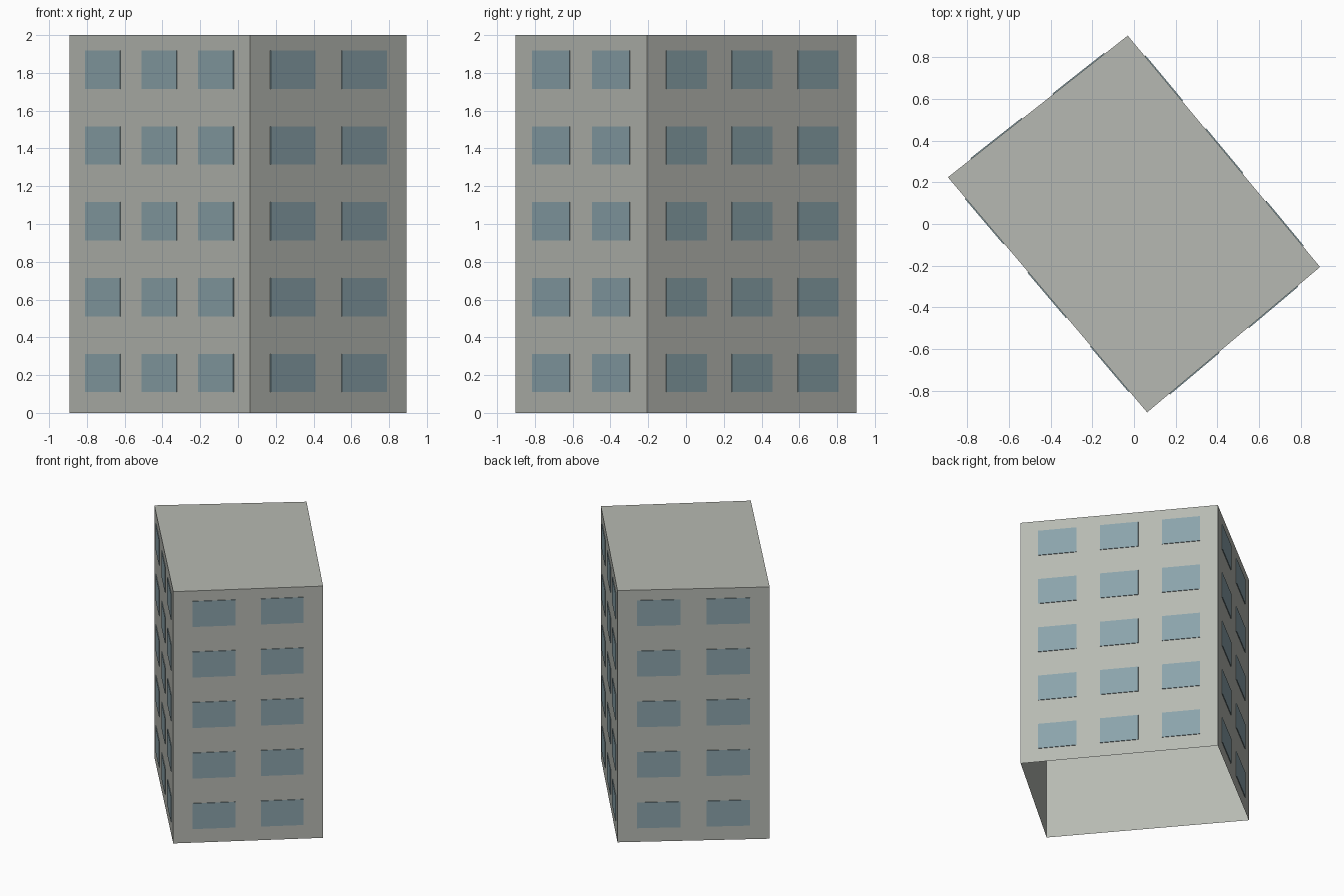
import bpy, bmesh
from mathutils import Vector

cube = bpy.data.objects.get("Cube")
if cube:
    bpy.data.objects.remove(cube, do_unlink=True)

HEIGHT = 2.0
FLOORS = 5
FLOOR_PITCH = 0.4014
FIRST_FLOOR = 0.2115
WINDOW_HEIGHT = 0.203
PLATE = 0.005

# Footprint corners, counter-clockwise from the front
front = Vector((0.063, -0.903, 0))
left = Vector((0.892, -0.206, 0))
back = Vector((-0.03, 0.903, 0))
right = Vector((-0.892, 0.224, 0))
corners = [front, left, back, right]


def material(name, rgb):
    mat = bpy.data.materials.new(name)
    mat.use_nodes = True
    mat.diffuse_color = (*rgb, 1)
    mat.node_tree.nodes["Principled BSDF"].inputs["Base Color"].default_value = (*rgb, 1)
    return mat


def finish(name, bm, mat):
    mesh = bpy.data.meshes.new(name)
    bm.to_mesh(mesh)
    bm.free()
    mesh.materials.append(mat)
    obj = bpy.data.objects.new(name, mesh)
    bpy.context.collection.objects.link(obj)
    return obj


concrete = material("pale_concrete", (0.47, 0.485, 0.445))
glass = material("blue_grey_glass", (0.255, 0.365, 0.405))

# Hollow shell: walls and roof, open underneath
bm = bmesh.new()
base = [bm.verts.new(c) for c in corners]
top = [bm.verts.new(c + Vector((0, 0, HEIGHT))) for c in corners]
for i in range(4):
    j = (i + 1) % 4
    bm.faces.new((base[i], base[j], top[j], top[i]))
bm.faces.new(top)
finish("building_shell", bm, concrete)


def add_windows(name, start, end, centres, width):
    """Rows of thin plates along one wall; centres and width are wall fractions."""
    along = end - start
    normal = along.cross(Vector((0, 0, 1))).normalized()
    bm = bmesh.new()
    for floor in range(FLOORS):
        z = FIRST_FLOOR + floor * FLOOR_PITCH
        for c in centres:
            pane = []
            for sx, sz in ((-1, -1), (1, -1), (1, 1), (-1, 1)):
                point = start + along * (c + sx * width / 2)
                point.z = z + sz * WINDOW_HEIGHT / 2
                pane.append(bm.verts.new(point))
            face = bm.faces.new(pane)
            # Raise the pane off the wall, leaving only its front and rim
            out = bmesh.ops.extrude_face_region(bm, geom=[face])["geom"]
            raised = [v for v in out if isinstance(v, bmesh.types.BMVert)]
            bmesh.ops.translate(bm, verts=raised, vec=normal * PLATE)
            if face.is_valid:
                bmesh.ops.delete(bm, geom=[face], context="FACES_ONLY")
    bmesh.ops.recalc_face_normals(bm, faces=bm.faces[:])
    finish(name, bm, glass)


# Short walls carry two columns of windows, long walls three
two = ((0.272, 0.728), 0.285)
three = ((0.186, 0.5, 0.814), 0.193)
add_windows("front_left_windows", front, left, *two)
add_windows("back_left_windows", left, back, *three)
add_windows("back_right_windows", back, right, *two)
add_windows("front_right_windows", right, front, *three)

# Panes must face away from the building
for obj in bpy.context.collection.objects:
    if obj.name.endswith("_windows"):
        bm = bmesh.new()
        bm.from_mesh(obj.data)
        inward = [f for f in bm.faces
                  if len(f.verts) == 4 and f.calc_area() > 0.02
                  and f.normal.dot(Vector((*f.calc_center_median().xy, 0))) < 0]
        if inward:
            bmesh.ops.reverse_faces(bm, faces=bm.faces[:])
        bm.to_mesh(obj.data)
        bm.free()
